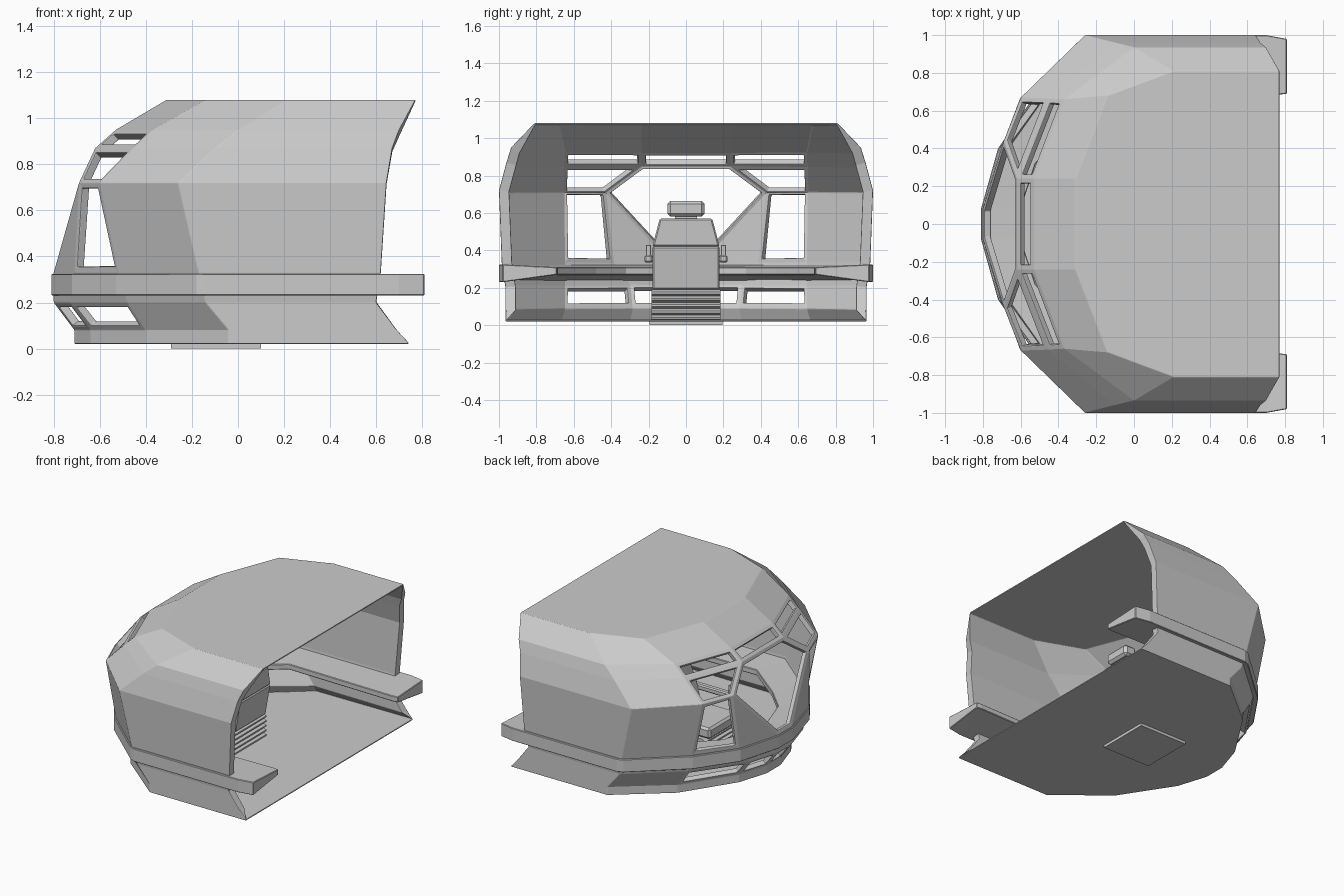
import bpy, bmesh
from mathutils import Vector

if "Cube" in bpy.data.objects:
    bpy.data.objects.remove(bpy.data.objects["Cube"])


def finish(bm, name, bevel=0.0, segs=1):
    bmesh.ops.recalc_face_normals(bm, faces=bm.faces)
    me = bpy.data.meshes.new(name)
    bm.to_mesh(me)
    bm.free()
    ob = bpy.data.objects.new(name, me)
    bpy.context.collection.objects.link(ob)
    if bevel:
        m = ob.modifiers.new("bevel", 'BEVEL')
        m.width, m.segments, m.limit_method = bevel, segs, 'ANGLE'
    return ob


def prism(name, profile, half_width, y=0, bevel=0.008, top_taper=1.0):
    """Extrude an (x, z) profile across y; top_taper narrows the highest points."""
    bm = bmesh.new()
    zmax = max(z for _, z in profile)
    sides = []
    for s in (-1, 1):
        sides.append([bm.verts.new((x, y + s * half_width * (top_taper if z > zmax - 0.03 else 1), z))
                      for x, z in profile])
        bm.faces.new(sides[-1])
    n = len(profile)
    for i in range(n):
        j = (i + 1) % n
        bm.faces.new((sides[0][i], sides[0][j], sides[1][j], sides[1][i]))
    return finish(bm, name, bevel)


def box(name, x0, x1, half_width, z0, z1, y=0, bevel=0.008):
    return prism(name, [(x0, z0), (x1, z0), (x1, z1), (x0, z1)], half_width, y, bevel)


# Cabin shell: half outlines (x, y) from nose to open back, per height
levels = [
    (1.08, [(-.31, .24), (-.14, .68), (.21, .81), (.77, .81)]),
    (.95, [(-.53, .24), (-.37, .66), (0, .935), (.70, .935)]),
    (.87, [(-.62, .24), (-.455, .665), (-.10, .96), (.67, .96)]),
    (.72, [(-.69, .44), (-.60, .67), (-.26, 1.0), (.645, 1.0)]),
    (.33, [(-.80, .08), (-.71, .40), (-.52, .67), (-.17, .985), (.62, .985)]),
    (.20, [(-.80, .08), (-.73, .31), (-.48, .67), (-.14, .965), (.60, .965)]),
    (.08, [(-.71, .08), (-.64, .30), (-.40, .67), (-.04, .965), (.69, .965)]),
    (.02, [(-.71, .08), (-.64, .30), (-.40, .67), (-.04, .965), (.74, .965)]),
]
bm = bmesh.new()
R = []
for z, pts in levels:
    full = [(x, -y) for x, y in reversed(pts)] + pts
    R.append([bm.verts.new((x, y, z)) for x, y in full])


def strip(a, b, skip=()):
    return [bm.faces.new((a[i], a[i + 1], b[i + 1], b[i])) if i not in skip else None
            for i in range(len(a) - 1)]


windows = []
roof = bm.faces.new(R[0])
strip(R[0], R[1])
windows += strip(R[1], R[2])[2:5]
f = strip(R[2], R[3], skip=(3,))
windows += [f[2], f[4]]
windows.append(bm.faces.new((R[2][3], R[2][4], R[3][4], R[4][5], R[4][4], R[3][3])))
for flip in (False, True):
    a, b = (R[3][::-1], R[4][::-1]) if flip else (R[3], R[4])
    f = strip(a[:4], b[:4])
    windows.append(f[2])
    bm.faces.new((a[3], b[3], b[4]))
strip(R[4], R[5])
windows += strip(R[5], R[6])[2:7]
strip(R[6], R[7])
bm.faces.new(R[7])
bmesh.ops.recalc_face_normals(bm, faces=bm.faces)
if roof.normal.z < 0:
    bmesh.ops.reverse_faces(bm, faces=bm.faces)
# Window openings
bmesh.ops.inset_individual(bm, faces=windows, thickness=0.025, use_even_offset=True)
bmesh.ops.delete(bm, geom=windows, context='FACES')
me = bpy.data.meshes.new("cabin_shell")
bm.to_mesh(me)
bm.free()
shell = bpy.data.objects.new("cabin_shell", me)
bpy.context.collection.objects.link(shell)
vg = shell.vertex_groups.new(name="wall")
for v in me.vertices:
    thin = v.co.z > 1.07 or v.co.z < 0.03
    frame = v.co.x < -0.3
    vg.add([v.index], 0.2 if thin else 0.65 if frame else 1.0, 'REPLACE')
m = shell.modifiers.new("thickness", 'SOLIDIFY')
m.thickness, m.offset, m.vertex_group = 0.055, -1, "wall"
m = shell.modifiers.new("bevel", 'BEVEL')
m.width, m.segments, m.limit_method = 0.008, 2, 'ANGLE'

# U-shaped ledge and dashboard: outer and inner edge stations
stations = [
    ((-.81, .08), (-.60, .08)), ((-.72, .40), (-.52, .32)), ((-.53, .675), (-.36, .48)),
    ((-.18, .985), (-.08, .70)), ((-.14, 1.0), (-.05, .70)),
    ((.70, 1.0), (.77, .685)), ((.81, .98), (.81, .69)),
]
bm = bmesh.new()
full = [((o[0], -o[1]), (i[0], -i[1])) for o, i in reversed(stations)] + stations
rings = [[bm.verts.new((*o, .23)), bm.verts.new((*o, .325)),
          bm.verts.new((*i, .31)), bm.verts.new((*i, .27))] for o, i in full]
for a, b in zip(rings, rings[1:]):
    for k in range(4):
        bm.faces.new((a[k], a[(k + 1) % 4], b[(k + 1) % 4], b[k]))
bm.faces.new(rings[0])
bm.faces.new(rings[-1])
finish(bm, "ledge", 0.004)

# Hatch plate under the floor
box("hatch_plate", -.29, .10, .195, 0, .021, bevel=0)

# Seat on a ribbed pedestal
for k in range(5):
    z = .02 + k * .034
    prism(f"pedestal_rib_{k}", [(-.26, z), (.07, z), (.10, z + .012), (.10, z + .022),
                                (.07, z + .034), (-.26, z + .034), (-.29, z + .022),
                                (-.29, z + .012)], .185, bevel=0)
box("seat_cushion", -.31, .06, .17, .19, .27, bevel=.015)
prism("seat_back_lower", [(-.02, .19), (.10, .19), (.14, .42), (.04, .42)], .18)
prism("seat_back_upper", [(.04, .42), (.14, .42), (.15, .57), (.07, .57)], .18, top_taper=.78)
box("headrest_post", .09, .13, .06, .56, .59, bevel=0)
box("headrest", .06, .16, .10, .58, .665, bevel=.018)
for s in (-1, 1):
    side = "left" if s > 0 else "right"
    box(f"armrest_{side}", -.25, .08, .022, .335, .375, y=s * .20)
    box(f"control_stick_{side}", -.24, -.21, .014, .37, .43, y=s * .20, bevel=.004)
